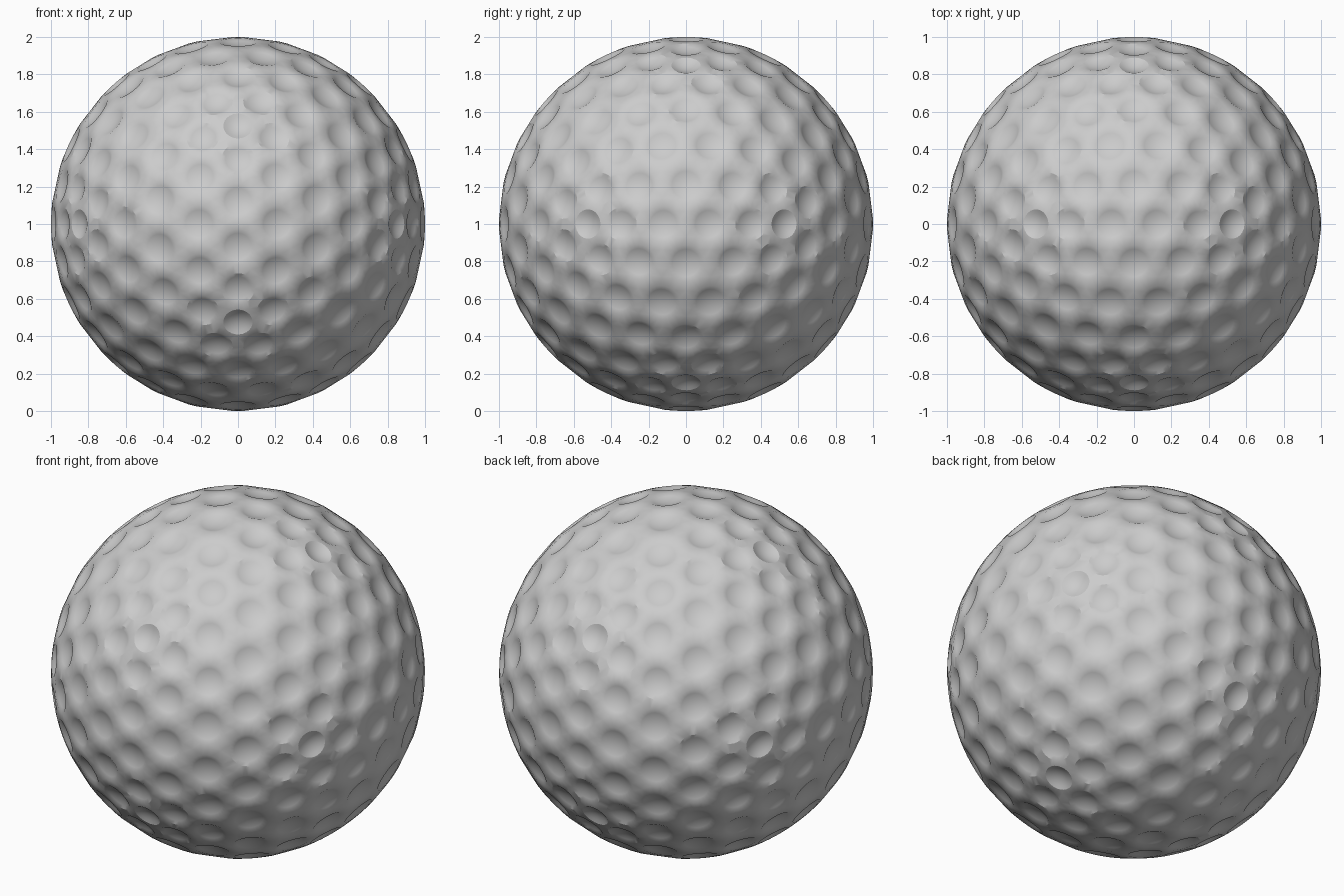
import bpy, bmesh, math
from itertools import combinations
from mathutils import Vector

if "Cube" in bpy.data.objects:
    bpy.data.objects.remove(bpy.data.objects["Cube"])

SEG, RINGS, DEPTH, FREQ = 24, 4, 0.022, 5
PHI = (1 + 5 ** 0.5) / 2

# Icosahedron corners and faces
corners = []
for a in (-1, 1):
    for b in (-PHI, PHI):
        corners += [Vector((0, b, a)), Vector((b, a, 0)), Vector((a, 0, b))]
faces = [t for t in combinations(corners, 3)
         if all(abs((p - q).length - 2) < 0.01 for p, q in combinations(t, 2))]

# Geodesic grid: dimple centres, plus the gaps between each three dimples
dimples, gaps = {}, {}
n = FREQ * 3
for A, B, C in faces:
    for i in range(n + 1):
        for j in range(n + 1 - i):
            if i % 3 == j % 3:
                p = (A * i + B * j + C * (n - i - j)).normalized()
                key = tuple(round(c * 1000) for c in p)
                (gaps if i % 3 else dimples).setdefault(key, p)


def dedupe(points):
    out = []
    for p in points:
        if all((p - q).length > 0.01 for q in out):
            out.append(p)
    return out


centres, gap_points = dedupe(dimples.values()), dedupe(gaps.values())

bm = bmesh.new()
for p in gap_points:
    bm.verts.new(p)

# Dimple rims on the sphere, sized by the spacing to their neighbours
cups = []
for c in centres:
    near = sorted((c - q).length for q in centres)[1:7]
    near = [d for d in near if d < near[0] * 1.4]
    r = 0.395 * sum(near) / len(near)
    u = c.orthogonal().normalized()
    v = c.cross(u)
    h = math.sqrt(1 - r * r)
    dirs = [u * math.cos(math.tau * k / SEG) + v * math.sin(math.tau * k / SEG)
            for k in range(SEG)]
    rim = [bm.verts.new(c * h + d * r) for d in dirs]
    cups.append((c, r, h, dirs, rim, bm.verts.new(c)))

# Skin of the ball, opened at each dimple
bmesh.ops.convex_hull(bm, input=bm.verts[:])
bmesh.ops.delete(bm, geom=[cup[5] for cup in cups], context='VERTS')

# Rounded bowls inside the rims
for c, r, h, dirs, rim, _ in cups:
    prev = rim
    for s in range(1, RINGS):
        t = 1 - s / RINGS
        axis = c * (h - DEPTH * (1 - t * t))
        ring = [bm.verts.new(axis + d * r * t) for d in dirs]
        for k in range(SEG):
            m = (k + 1) % SEG
            bm.faces.new((prev[k], prev[m], ring[m], ring[k]))
        prev = ring
    bottom = bm.verts.new(c * (h - DEPTH))
    for k in range(SEG):
        bm.faces.new((prev[k], prev[(k + 1) % SEG], bottom))

bmesh.ops.recalc_face_normals(bm, faces=bm.faces[:])
mesh = bpy.data.meshes.new("dimpled_ball")
bm.to_mesh(mesh)
bm.free()
ball = bpy.data.objects.new("dimpled_ball", mesh)
ball.location = (0, 0, 1)
bpy.context.collection.objects.link(ball)
bpy.context.view_layer.objects.active = ball
ball.select_set(True)
bpy.ops.object.shade_smooth_by_angle(angle=math.radians(30))
